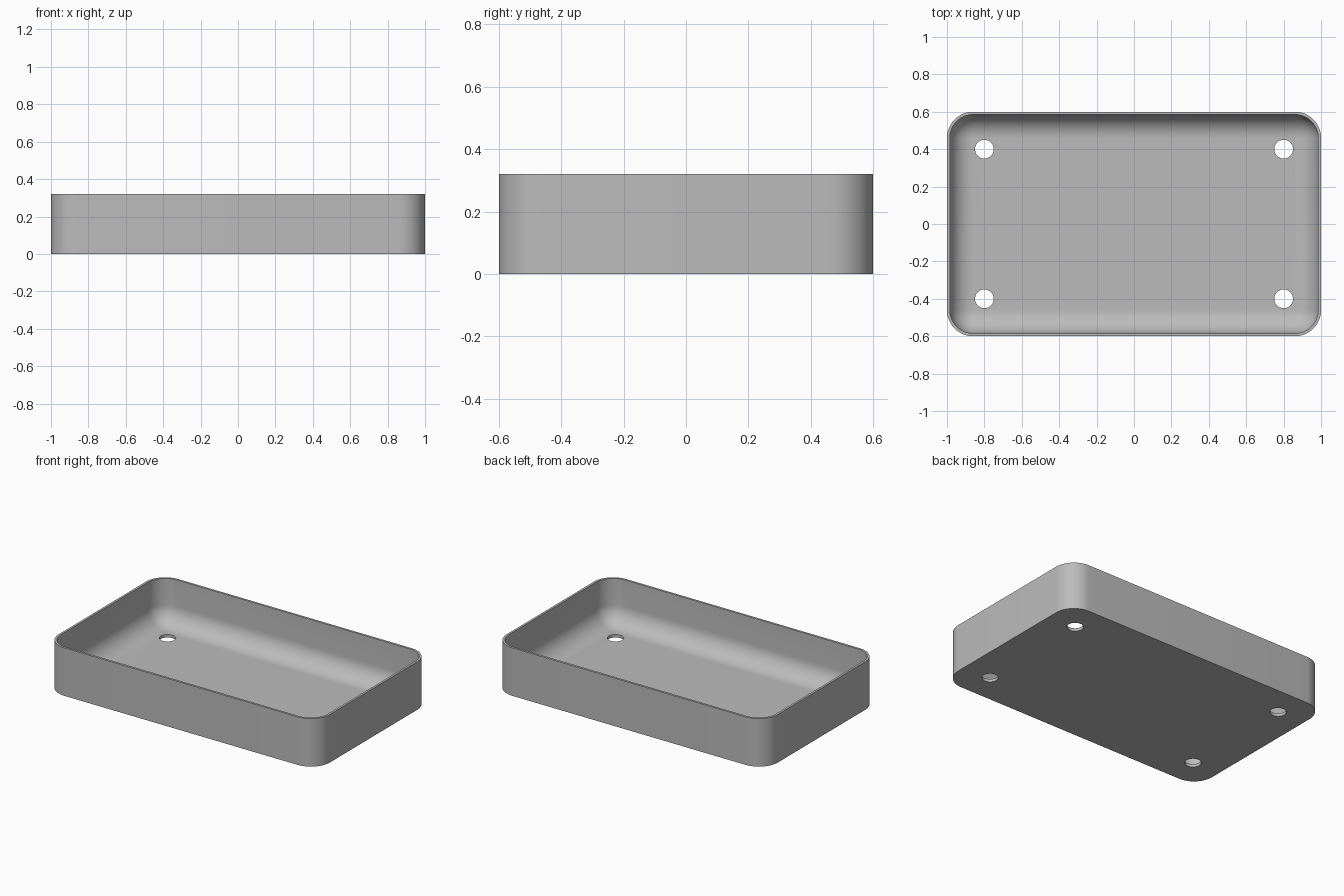
import bpy, bmesh
from math import pi, sin, cos, radians

cube = bpy.data.objects.get("Cube")
if cube:
    bpy.data.objects.remove(cube, do_unlink=True)

HALF_X, HALF_Y, HEIGHT = 1.0, 0.6, 0.32
CORNER, WALL, FLOOR, FILLET = 0.14, 0.015, 0.02, 0.125
STEPS = 12

grey = bpy.data.materials.new("plain grey")
grey.use_nodes = True
colour = (0.5, 0.5, 0.5, 1)
grey.diffuse_color = colour
grey.node_tree.nodes["Principled BSDF"].inputs["Base Color"].default_value = colour


def rounded_loop(bm, inset, z):
    """Rounded rectangle of vertices, inset from the outer wall."""
    r = CORNER - inset
    loop = []
    for k, (sx, sy) in enumerate([(1, 1), (-1, 1), (-1, -1), (1, -1)]):
        for i in range(STEPS + 1):
            a = (k + i / STEPS) * pi / 2
            loop.append(bm.verts.new((sx * (HALF_X - CORNER) + r * cos(a),
                                      sy * (HALF_Y - CORNER) + r * sin(a), z)))
    return loop


# Tray shell: outer wall, rim, inner wall and fillet down to the floor
sections = [(0, 0), (0, HEIGHT), (WALL, HEIGHT)]
for i in range(STEPS + 1):
    a = i / STEPS * pi / 2
    sections.append((WALL + FILLET * (1 - cos(a)) * 0.999,
                     FLOOR + FILLET * (1 - sin(a))))
bm = bmesh.new()
loops = [rounded_loop(bm, d, z) for d, z in sections]
for low, high in zip(loops, loops[1:]):
    n = len(low)
    for i in range(n):
        j = (i + 1) % n
        bm.faces.new((low[i], low[j], high[j], high[i]))
bm.faces.new(loops[0][::-1])
bm.faces.new(loops[-1])
bmesh.ops.recalc_face_normals(bm, faces=bm.faces[:])
mesh = bpy.data.meshes.new("tray")
bm.to_mesh(mesh)
bm.free()
tray = bpy.data.objects.new("tray", mesh)
bpy.context.collection.objects.link(tray)
mesh.materials.append(grey)

# Four round holes through the floor
cutters = []
for x in (-0.8, 0.8):
    for y in (-0.4, 0.4):
        bpy.ops.mesh.primitive_cylinder_add(vertices=48, radius=0.05, depth=0.2,
                                            location=(x, y, 0))
        cutter = bpy.context.object
        cutter.name = "hole_cutter"
        cutter.hide_render = True
        cutter.data.materials.append(grey)
        cut = tray.modifiers.new("hole", "BOOLEAN")
        cut.operation = "DIFFERENCE"
        cut.solver = "EXACT"
        cut.object = cutter
        cutters.append(cutter)

# Bake the holes, then smooth the rounded surfaces
bpy.ops.object.select_all(action="DESELECT")
tray.select_set(True)
bpy.context.view_layer.objects.active = tray
for name in [m.name for m in tray.modifiers]:
    bpy.ops.object.modifier_apply(modifier=name)
for cutter in cutters:
    bpy.data.objects.remove(cutter, do_unlink=True)
bpy.ops.object.shade_smooth_by_angle(angle=radians(30))
